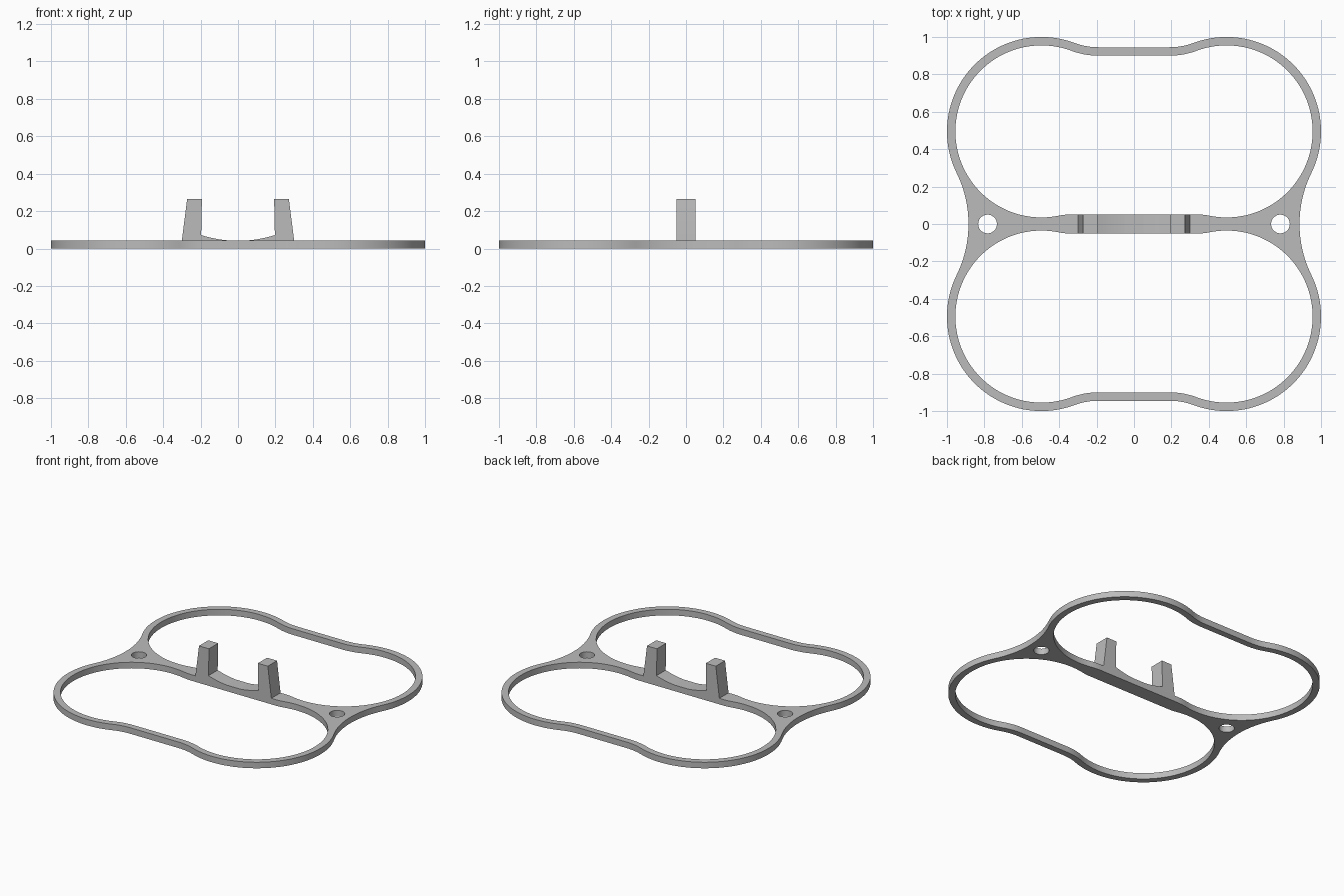
import bpy, bmesh
from math import sin, cos, pi, atan2, hypot
from mathutils import Vector

cube = bpy.data.objects.get("Cube")
if cube:
    bpy.data.objects.remove(cube)

THICK = 0.043            # plate thickness
C = 0.495                # lobe centre offset in x and y
R_OUT, R_IN = 0.505, 0.46
HALF_BAR = 0.052         # half width of the middle bar

grey = bpy.data.materials.new("plain_grey")
grey.use_nodes = True
colour = (0.5, 0.5, 0.5, 1)
grey.diffuse_color = colour
grey.node_tree.nodes["Principled BSDF"].inputs["Base Color"].default_value = colour


def arc(cx, cy, r, a0, a1, n=24):
    return [(cx + r * cos(a0 + (a1 - a0) * i / n),
             cy + r * sin(a0 + (a1 - a0) * i / n)) for i in range(n + 1)]


def angle_to(cx, cy):
    """Direction from the lobe centre to a blend arc centre."""
    return atan2(cy - C, cx - C)


def mirrored(points, axis):
    """Close a path by adding its mirror image in reverse order."""
    flip = [(-x, y) if axis == "x" else (x, -y) for x, y in points]
    return points + flip[::-1]


def tidy(points):
    out = []
    for p in points:
        if not out or hypot(p[0] - out[-1][0], p[1] - out[-1][1]) > 1e-4:
            out.append(p)
    if hypot(out[0][0] - out[-1][0], out[0][1] - out[-1][1]) < 1e-4:
        out.pop()
    return out


# Outer outline: waist arc, lobe arc, blend into the flat end
waist_r, end_r, end_x, end_y = 0.618, 0.368, 0.19, 0.945
waist_x = 0.885 + waist_r
a_waist = angle_to(waist_x, 0)
a_end = angle_to(end_x, end_y + end_r)
quadrant = (arc(waist_x, 0, waist_r, pi, a_waist + pi)
            + arc(C, C, R_OUT, a_waist, a_end, 48)
            + arc(end_x, end_y + end_r, end_r, a_end - pi, -pi / 2))
outer = mirrored(mirrored(quadrant, "x"), "y")

# Openings: blend from the bar, lobe arc, blend into the flat end
bar_r, bar_x = 0.4, 0.325
a_bar = angle_to(bar_x, HALF_BAR - bar_r)
half = (arc(bar_x, HALF_BAR - bar_r, bar_r, pi / 2, a_bar + pi)
        + arc(C, C, R_IN, a_bar, a_end, 64)
        + arc(end_x, end_y + end_r, end_r + R_OUT - R_IN, a_end - pi, -pi / 2))
opening = mirrored(half, "x")
loops = [outer, opening, [(x, -y) for x, y in opening]]

# Round mounting holes
for side in (-1, 1):
    loops.append(arc(side * 0.783, 0, 0.05, 0, 2 * pi, 40))

# Plate: filled outline with openings, converted to a mesh
curve = bpy.data.curves.new("plate_outline", "CURVE")
curve.dimensions = "2D"
curve.fill_mode = "BOTH"
curve.extrude = THICK / 2
for loop in loops:
    pts = tidy(loop)
    spline = curve.splines.new("POLY")
    spline.points.add(len(pts) - 1)
    for point, (x, y) in zip(spline.points, pts):
        point.co = (x, y, 0, 1)
    spline.use_cyclic_u = True
outline = bpy.data.objects.new("plate_outline", curve)
bpy.context.collection.objects.link(outline)
bpy.context.view_layer.update()
graph = bpy.context.evaluated_depsgraph_get()
mesh = bpy.data.meshes.new_from_object(outline.evaluated_get(graph))
bpy.data.objects.remove(outline)
bm = bmesh.new()
bm.from_mesh(mesh)
bmesh.ops.remove_doubles(bm, verts=bm.verts, dist=1e-5)
bmesh.ops.translate(bm, verts=bm.verts, vec=(0, 0, THICK / 2))
bmesh.ops.recalc_face_normals(bm, faces=bm.faces)
bm.to_mesh(mesh)
bm.free()
plate = bpy.data.objects.new("double_loop_plate", mesh)
parts = [plate]

# Upright supports with a gently curved cradle at the foot
cradle = [(0.045 + 0.152 * i / 12) for i in range(13)]
profile = ([(x, 0.041 + x * x / 1.26) for x in cradle]
           + [(0.193, 0.265), (0.272, 0.265), (0.30, THICK),
              (0.30, THICK - 0.002), (0.045, THICK - 0.002)])
for name, side in (("left_support", 1), ("right_support", -1)):
    bm = bmesh.new()
    face = bm.faces.new([bm.verts.new((side * x, -HALF_BAR, z)) for x, z in profile])
    new = bmesh.ops.extrude_face_region(bm, geom=[face])["geom"]
    bmesh.ops.translate(bm, vec=(0, 2 * HALF_BAR, 0),
                        verts=[g for g in new if isinstance(g, bmesh.types.BMVert)])
    bmesh.ops.recalc_face_normals(bm, faces=bm.faces)
    me = bpy.data.meshes.new(name)
    bm.to_mesh(me)
    bm.free()
    parts.append(bpy.data.objects.new(name, me))

# Link, colour and shade every part
bpy.ops.object.select_all(action="DESELECT")
for ob in parts:
    bpy.context.collection.objects.link(ob)
    ob.data.materials.clear()
    ob.data.materials.append(grey)
    ob.select_set(True)
bpy.context.view_layer.objects.active = plate
bpy.ops.object.shade_smooth_by_angle(angle=0.5)
